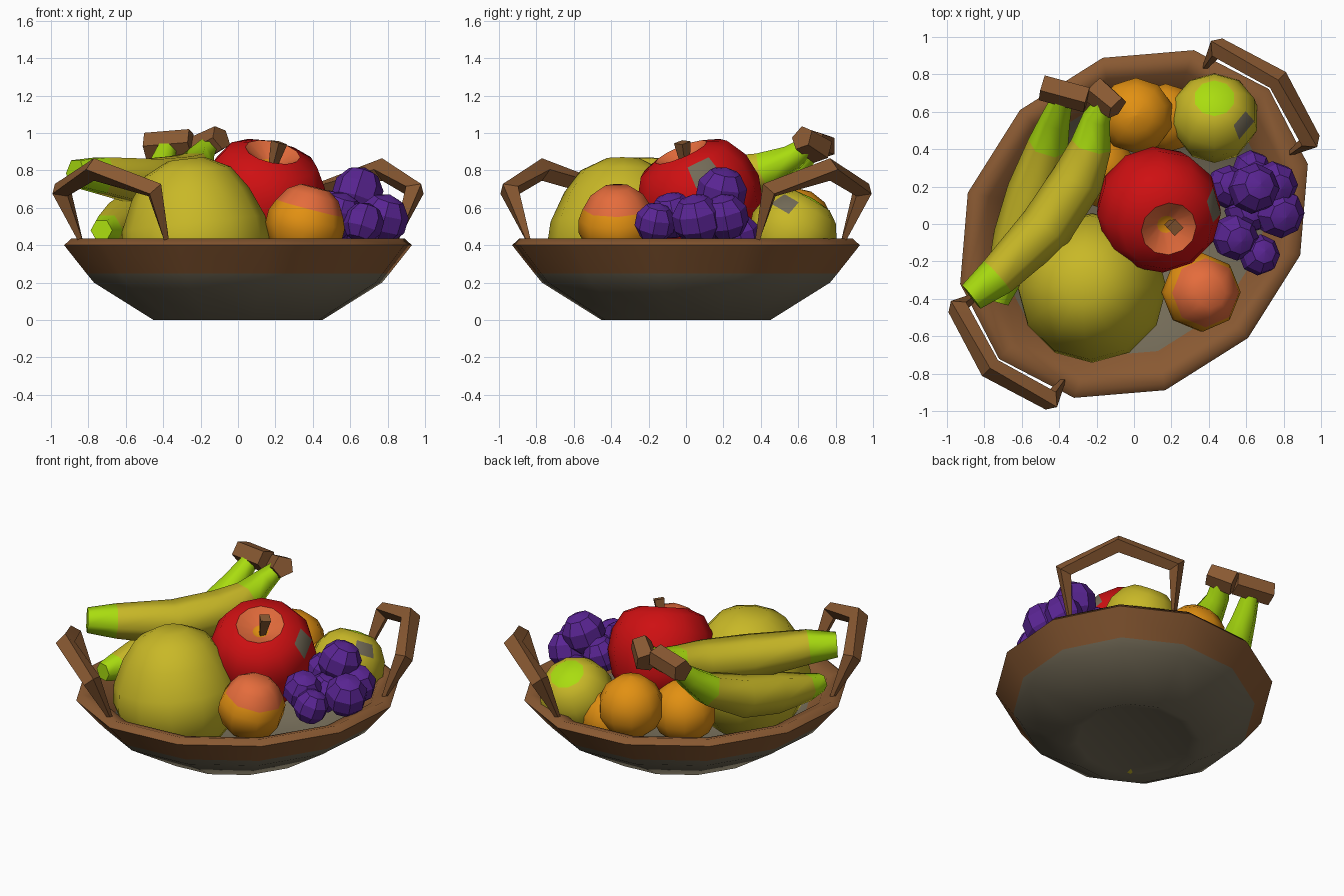
import bpy, bmesh, math
from mathutils import Vector

if "Cube" in bpy.data.objects:
    bpy.data.objects.remove(bpy.data.objects["Cube"])

COLORS = {
    "yellow": (0.58, 0.48, 0.02), "lime": (0.40, 0.72, 0.005), "red": (0.62, 0.005, 0.006),
    "orange": (0.76, 0.28, 0.006), "coral": (0.78, 0.15, 0.045), "purple": (0.10, 0.018, 0.29),
    "brown": (0.25, 0.10, 0.032), "stone": (0.17, 0.145, 0.095),
}
MATS = {}
for key, col in COLORS.items():
    MATS[key] = bpy.data.materials.new(key)
    MATS[key].diffuse_color = (*col, 1)


def loft(name, pts, radii, sides, bands, ref=(0, 0, 1), axis=None, squash=1.0,
         patch=None, angle=50):
    """Skin rings of given radii along a path; bands = colour of each segment."""
    pts = [Vector(p) for p in pts]
    used = list(dict.fromkeys(list(bands) + (["stone"] if patch else [])))
    bm = bmesh.new()
    rings = []
    for i, (p, r) in enumerate(zip(pts, radii)):
        if axis:
            d = Vector(axis).normalized()
        else:
            d = Vector()
            if i > 0:
                d += (p - pts[i - 1]).normalized()
            if i < len(pts) - 1:
                d += (pts[i + 1] - p).normalized()
            d.normalize()
        a = d.cross(Vector(ref)).normalized()
        b = a.cross(d)
        ring = []
        for k in range(sides):
            t = 2 * math.pi * k / sides
            ring.append(bm.verts.new(p + a * (math.cos(t) * r * squash) + b * (math.sin(t) * r)))
        rings.append(ring)
    for i in range(len(rings) - 1):
        for k in range(sides):
            j = (k + 1) % sides
            f = bm.faces.new((rings[i][k], rings[i][j], rings[i + 1][j], rings[i + 1][k]))
            f.material_index = used.index(bands[i])
    for ring, col in ((rings[0], bands[0]), (rings[-1], bands[-1])):
        f = bm.faces.new(ring)
        f.material_index = used.index(col)
    if patch:  # one face gets a pale blemish
        f = min(bm.faces, key=lambda f: (f.calc_center_median() - Vector(patch)).length)
        f.material_index = used.index("stone")
    bmesh.ops.recalc_face_normals(bm, faces=bm.faces)
    me = bpy.data.meshes.new(name)
    bm.to_mesh(me)
    bm.free()
    for u in used:
        me.materials.append(MATS[u])
    ob = bpy.data.objects.new(name, me)
    bpy.context.collection.objects.link(ob)
    bpy.ops.object.select_all(action='DESELECT')
    ob.select_set(True)
    bpy.context.view_layer.objects.active = ob
    bpy.ops.object.shade_smooth_by_angle(angle=math.radians(angle))
    return ob


def lathe(name, centre, profile, sides, bands, axis=(0, 0, 1), ref=(1, 0, 0), **kw):
    d = Vector(axis).normalized()
    pts = [Vector(centre) + d * h for r, h in profile]
    return loft(name, pts, [r for r, h in profile], sides, bands, ref=ref, axis=axis, **kw)


def ball(radius, steps):
    out = []
    for i in range(steps + 1):
        t = -math.pi / 2 + math.pi * i / steps
        out.append((max(radius * math.cos(t), 0.002), radius * math.sin(t)))
    return out


# oval bowl, long axis on the diagonal, brown band round the rim
lathe("bowl", (0, 0, 0),
      [(0.42, 0.025), (0.495, 0), (0.845, 0.20), (0.89, 0.25), (1.02, 0.40), (0.98, 0.435),
       (0.89, 0.41), (0.78, 0.27), (0.46, 0.045)],
      12, ["stone"] * 3 + ["brown"] * 4 + ["stone"], ref=(1, 1, 0), squash=0.845, angle=75)

# two handles, point-mirrored
for side, tag in ((1, "back"), (-1, "front")):
    path = [(0.84, 0.38, 0.42), (0.945, 0.445, 0.695), (0.77, 0.77, 0.805),
            (0.445, 0.945, 0.695), (0.38, 0.84, 0.42)]
    loft(tag + "_handle", [(side * x, side * y, z) for x, y, z in path],
         [0.016, 0.058, 0.06, 0.058, 0.016], 4, ["brown"] * 4, ref=(side, side, 0), angle=30)

# pear, leaning a little to the left
lathe("pear", (-0.18, -0.35, 0),
      [(0.07, 0.03), (0.22, 0.10), (0.35, 0.25), (0.40, 0.40), (0.385, 0.52),
       (0.315, 0.68), (0.23, 0.80), (0.10, 0.865)],
      12, ["yellow"] * 7, axis=(-0.11, 0.02, 1))

# red apple with a coloured dimple and a stalk
lathe("apple", (0.13, 0.08, 0.645),
      [(0.10, -0.29), (0.22, -0.27), (0.30, -0.15), (0.335, 0.0), (0.315, 0.13),
       (0.25, 0.24), (0.15, 0.28), (0.05, 0.215), (0.02, 0.205)],
      12, ["red"] * 6 + ["coral", "orange"], axis=(0.22, -0.42, 1), patch=(0.46, 0.06, 0.71))
loft("apple_stalk", [(0.18, 0.0, 0.80), (0.22, -0.02, 0.95)], [0.02, 0.045], 4, ["brown"],
     ref=(0, 1, 0))

# peach with blushed top
lathe("peach", (0.36, -0.365, 0.51),
      [(0.08, -0.2), (0.16, -0.14), (0.21, -0.04), (0.21, 0.03), (0.185, 0.09),
       (0.14, 0.165), (0.08, 0.205)], 8,
      ["orange"] * 4 + ["coral"] * 2, axis=(0.26, -0.03, 1))

# green apple with lime crown
lathe("green_apple", (0.43, 0.565, 0.455),
      [(0.10, -0.22), (0.2, -0.13), (0.24, 0.0), (0.225, 0.09), (0.175, 0.17),
       (0.11, 0.215), (0.01, 0.225)],
      10, ["yellow"] * 5 + ["lime"], axis=(0, 0.5, 0.87), patch=(0.6, 0.54, 0.61))

# oranges
for i, (c, r) in enumerate([((0.01, 0.58, 0.50), 0.207), ((-0.19, 0.29, 0.41), 0.205),
                            ((0.17, 0.565, 0.37), 0.19)]):
    lathe("orange_%d" % (i + 1), c, ball(r, 7), 10, ["orange"] * 7)

# grapes: x, y, z, radius
grapes = [(0.64, 0.19, 0.685, 0.13), (0.775, 0.06, 0.54, 0.13), (0.67, -0.165, 0.52, 0.105),
          (0.54, -0.07, 0.56, 0.12), (0.50, 0.20, 0.58, 0.11), (0.75, 0.21, 0.55, 0.12),
          (0.61, 0.07, 0.51, 0.12), (0.63, 0.29, 0.46, 0.10)]
for i, (x, y, z, r) in enumerate(grapes):
    lathe("grape_%d" % (i + 1), (x, y, z), ball(r * 1.06, 5), 8, ["purple"] * 5,
          axis=(0.3, 0.2 * (-1) ** i, 1), angle=30)

# bananas with lime ends and brown stem blocks
skin = ["lime", "yellow", "yellow", "yellow", "lime", "lime"]
loft("upper_banana",
     [(-0.87, -0.39, 0.785), (-0.73, -0.28, 0.775), (-0.47, -0.02, 0.735), (-0.30, 0.24, 0.755),
      (-0.23, 0.42, 0.80), (-0.20, 0.57, 0.87), (-0.15, 0.66, 0.94)],
     [0.08, 0.11, 0.145, 0.14, 0.11, 0.075, 0.05], 6, skin, angle=65)
loft("upper_banana_stem", [(-0.21, 0.72, 0.91), (-0.09, 0.62, 0.975)], [0.08, 0.07], 5, ["brown"])
loft("lower_banana",
     [(-0.73, -0.42, 0.48), (-0.70, -0.31, 0.48), (-0.62, -0.08, 0.51), (-0.54, 0.17, 0.56),
      (-0.46, 0.42, 0.68), (-0.42, 0.56, 0.80), (-0.38, 0.68, 0.92)],
     [0.06, 0.09, 0.135, 0.14, 0.11, 0.08, 0.055], 6, skin, angle=65)
loft("lower_banana_stem", [(-0.49, 0.735, 0.93), (-0.25, 0.67, 0.95)], [0.075, 0.075], 5, ["brown"])

for m in bpy.data.materials:
    if m.users and not m.is_grease_pencil:
        m.use_nodes = True
        m.node_tree.nodes["Principled BSDF"].inputs["Base Color"].default_value = m.diffuse_color
